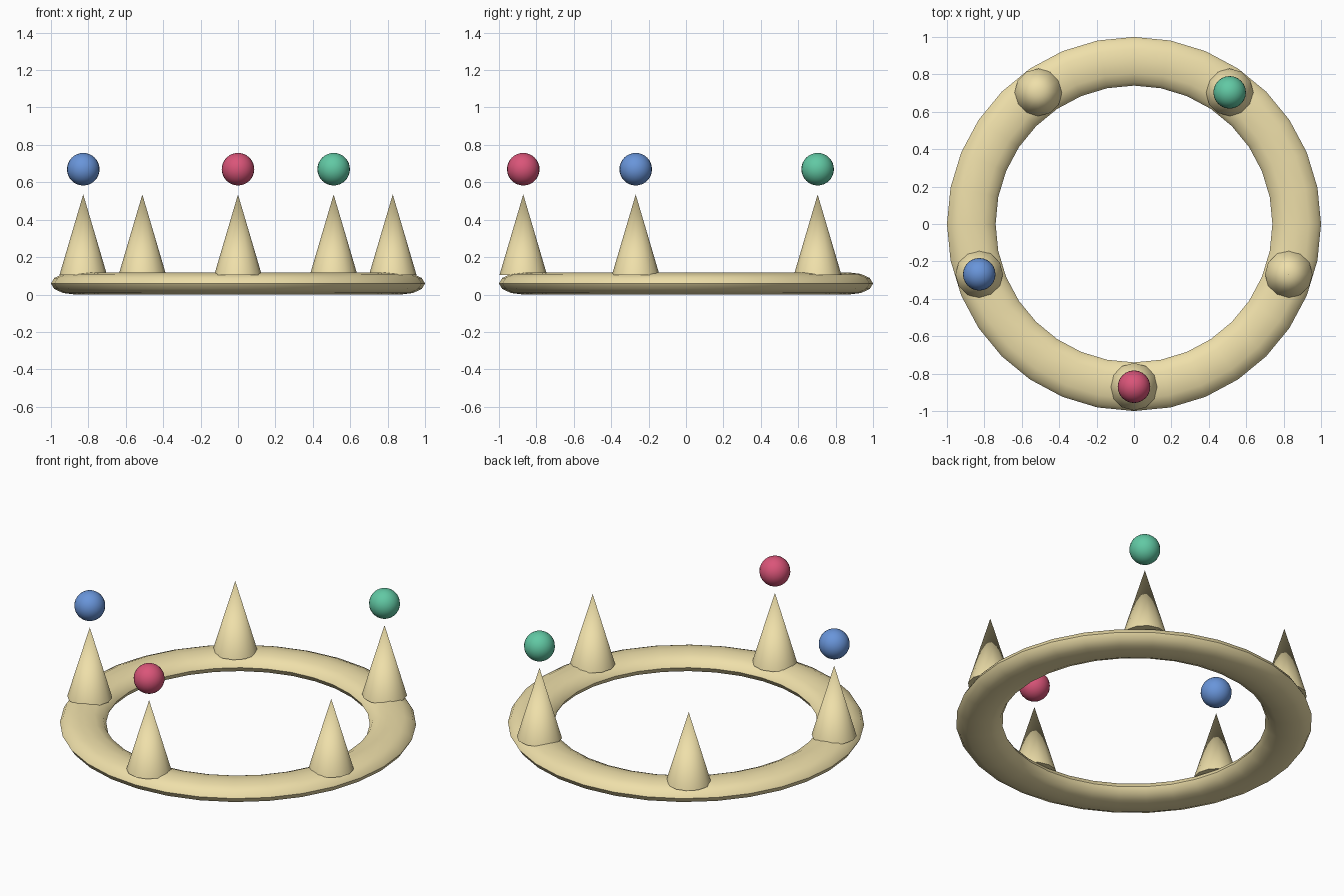
import bpy
from math import sin, cos, radians

if "Cube" in bpy.data.objects:
    bpy.data.objects.remove(bpy.data.objects["Cube"])

RING_R, TUBE_R, RING_H = 0.87, 0.13, 0.118


def material(name, rgb):
    m = bpy.data.materials.new(name)
    m.diffuse_color = (*rgb, 1)
    m.use_nodes = True
    m.node_tree.nodes["Principled BSDF"].inputs["Base Color"].default_value = m.diffuse_color
    return m


def finish(name, mat):
    ob = bpy.context.object
    ob.name = name
    ob.data.materials.append(mat)
    bpy.ops.object.shade_smooth_by_angle(angle=radians(45))
    return ob


gold = material("gold", (0.86, 0.74, 0.40))
red = material("red", (0.70, 0.09, 0.19))
blue = material("blue", (0.14, 0.30, 0.70))
green = material("green", (0.12, 0.58, 0.37))

# Flattened ring band
bpy.ops.mesh.primitive_torus_add(major_radius=RING_R, minor_radius=TUBE_R,
                                 major_segments=32, minor_segments=12,
                                 location=(0, 0, RING_H / 2))
bpy.context.object.scale.z = RING_H / (2 * TUBE_R)
bpy.ops.object.transform_apply(location=False, rotation=False, scale=True)
finish("ring_band", gold)

# Five spikes, three of them topped by a floating jewel
jewels = [red, None, green, None, blue]
for i, jewel in enumerate(jewels):
    a = radians(-90 + 72 * i)
    x, y = RING_R * cos(a), RING_R * sin(a)
    bpy.ops.mesh.primitive_cone_add(vertices=12, radius1=0.127, radius2=0,
                                    depth=0.43, location=(x, y, 0.32))
    finish(f"spike_{i + 1}", gold)
    if jewel:
        bpy.ops.mesh.primitive_uv_sphere_add(segments=24, ring_count=16,
                                             radius=0.087, location=(x, y, 0.67))
        finish(f"jewel_{i + 1}", jewel)
